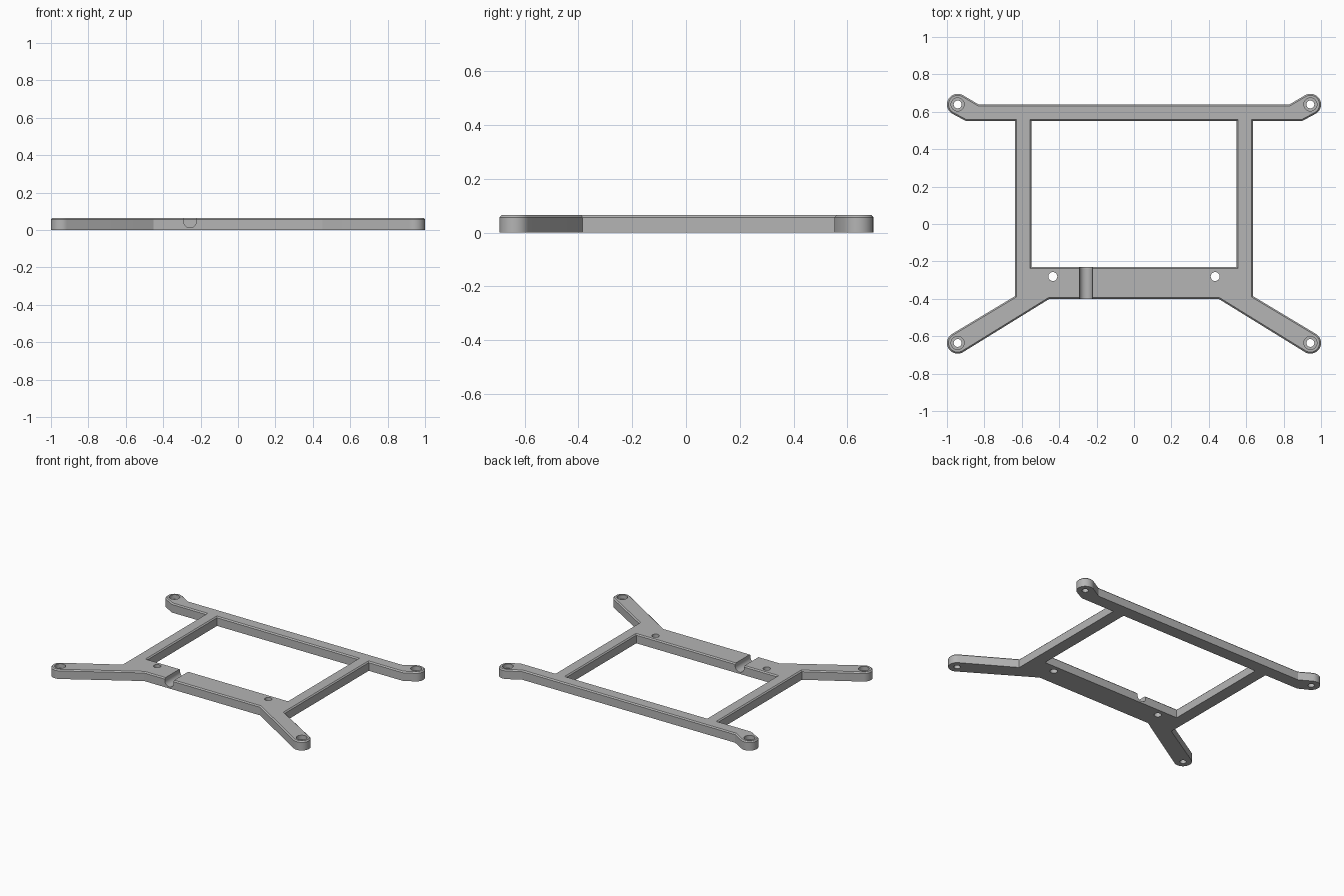
import bpy, bmesh, math

if "Cube" in bpy.data.objects:
    bpy.data.objects.remove(bpy.data.objects["Cube"])

H = 0.065        # plate thickness
R = 0.057        # radius of the rounded arm ends
TABS = [(0.943, 0.639), (0.943, -0.636)]

grey = bpy.data.materials.new("light grey")
grey.diffuse_color = (0.46, 0.46, 0.46, 1)
grey.use_nodes = True
grey.node_tree.nodes["Principled BSDF"].inputs["Base Color"].default_value = grey.diffuse_color


def arc(cx, cy, r, a0, a1, n):
    return [(cx + r * math.cos(math.radians(a0 + (a1 - a0) * i / n)),
             cy + r * math.sin(math.radians(a0 + (a1 - a0) * i / n))) for i in range(n + 1)]


def make_object(name, bm):
    bmesh.ops.recalc_face_normals(bm, faces=bm.faces)
    me = bpy.data.meshes.new(name)
    bm.to_mesh(me)
    bm.free()
    ob = bpy.data.objects.new(name, me)
    bpy.context.collection.objects.link(ob)
    me.materials.append(grey)
    return ob


def prism(points, vec):
    """Closed prism from a 3D outline swept along vec."""
    bm = bmesh.new()
    face = bm.faces.new([bm.verts.new(p) for p in points])
    out = bmesh.ops.extrude_face_region(bm, geom=[face], use_keep_orig=True)
    bmesh.ops.translate(bm, verts=[v for v in out["geom"] if isinstance(v, bmesh.types.BMVert)], vec=vec)
    return bm


# Right half of the frame: back rail, side rail, front plate and both arms
half = [(0, 0.64), (0.832, 0.64)]
half += arc(*TABS[0], R, 120, -60, 20)
half += [(0.90, 0.551), (0.635, 0.551), (0.635, -0.385)]
half += arc(*TABS[1], R, 60, -120, 20)
half += [(0.452, -0.40), (0, -0.40), (0, -0.23), (0.549, -0.23), (0.549, 0.551), (0, 0.551)]
bm = prism([(x, y, 0) for x, y in half], (0, 0, H))

# Small chamfer around the top rim, then open the centre ends for mirroring
rim = [e for e in bm.edges if all(v.co.z > H - 1e-4 for v in e.verts)
       and any(v.co.x > 1e-4 for v in e.verts)]
bmesh.ops.bevel(bm, geom=rim, offset=0.008, segments=1, affect='EDGES')
ends = [f for f in bm.faces if all(abs(v.co.x) < 1e-4 for v in f.verts)]
bmesh.ops.delete(bm, geom=ends, context='FACES')
frame = make_object("mounting_frame", bm)
mirror = frame.modifiers.new("mirror", 'MIRROR')
mirror.use_clip = True

# Cutters: screw holes, counterbores and the cable channel
cutters = []


def cut_hole(name, x, y, r, z0):
    pts = [(px, py, z0) for px, py in arc(x, y, r, 0, 360, 32)[:-1]]
    cutters.append(make_object(name, prism(pts, (0, 0, 0.2))))


for s in (-1, 1):
    cut_hole("plate_hole_cutter", s * 0.434, -0.281, 0.024, -0.1)
    for x, y in TABS:
        cut_hole("arm_hole_cutter", s * x, y, 0.021, -0.1)
        cut_hole("counterbore_cutter", s * x, y, 0.035, 0.035)

cx, cr = -0.257, 0.034
channel = [(cx + cr, 0.1)] + [(cx + (x - cx), z) for x, z in arc(cx, 0.046, cr, 0, -180, 20)] + [(cx - cr, 0.1)]
cutters.append(make_object("channel_cutter", prism([(x, -0.45, z) for x, z in channel], (0, 0.27, 0))))

for c in cutters:
    c.hide_render = True
    m = frame.modifiers.new("cut", 'BOOLEAN')
    m.operation, m.solver, m.object = 'DIFFERENCE', 'EXACT', c

# Bake the cuts and remove the helpers
deps = bpy.context.evaluated_depsgraph_get()
baked = bpy.data.meshes.new_from_object(frame.evaluated_get(deps))
frame.modifiers.clear()
frame.data = baked
for c in cutters:
    bpy.data.objects.remove(c)

# Smooth the round walls, keep the edges crisp
bpy.context.view_layer.objects.active = frame
frame.select_set(True)
bpy.ops.object.shade_smooth_by_angle(angle=math.radians(30))
